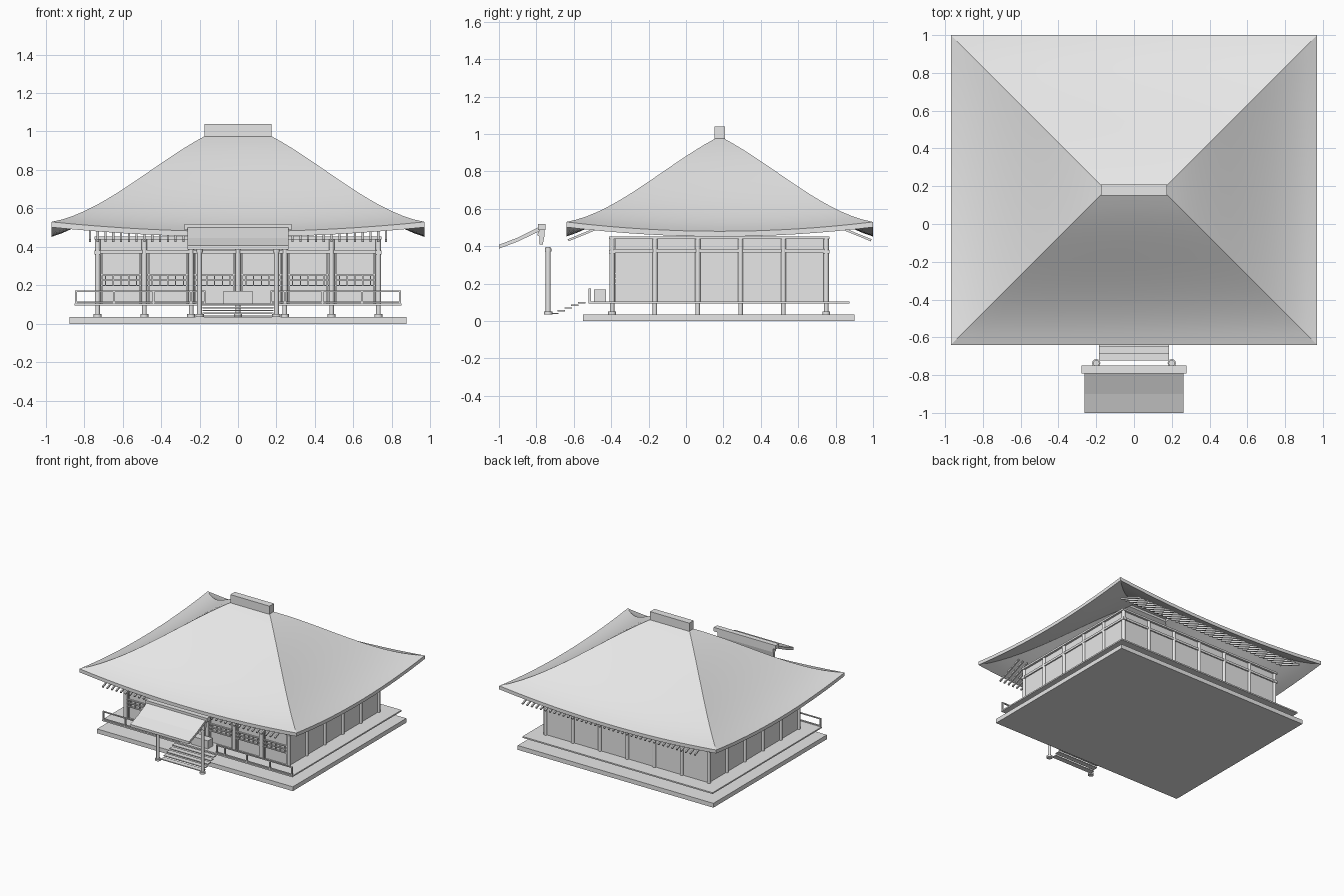
import bpy, bmesh, math
from mathutils import Matrix, Vector

if "Cube" in bpy.data.objects:
    bpy.data.objects.remove(bpy.data.objects["Cube"])

gray = bpy.data.materials.new("pale_gray")
gray.diffuse_color = (0.8, 0.8, 0.8, 1)
gray.use_nodes = True
gray.node_tree.nodes["Principled BSDF"].inputs["Base Color"].default_value = gray.diffuse_color


def finish(name, bm):
    bmesh.ops.recalc_face_normals(bm, faces=bm.faces)
    me = bpy.data.meshes.new(name)
    bm.to_mesh(me)
    bm.free()
    me.materials.append(gray)
    ob = bpy.data.objects.new(name, me)
    bpy.context.collection.objects.link(ob)
    return ob


def add_box(bm, x0, x1, y0, y1, z0, z1):
    m = Matrix.Translation(((x0 + x1) / 2, (y0 + y1) / 2, (z0 + z1) / 2))
    m = m @ Matrix.Diagonal((x1 - x0, y1 - y0, z1 - z0, 1))
    bmesh.ops.create_cube(bm, size=1, matrix=m)


def add_post(bm, x, y, z0, z1, r):
    bmesh.ops.create_cone(bm, cap_ends=True, segments=12, radius1=r, radius2=r, depth=z1 - z0,
                          matrix=Matrix.Translation((x, y, (z0 + z1) / 2)))


def boxes(name, items):
    bm = bmesh.new()
    for b in items:
        add_box(bm, *b)
    return finish(name, bm)


def posts(name, items):
    bm = bmesh.new()
    for p in items:
        add_post(bm, *p)
    ob = finish(name, bm)
    for p in ob.data.polygons:
        p.use_smooth = len(p.vertices) == 4
    ob.data.set_sharp_from_angle(angle=math.radians(40))
    return ob


def extrude_x(name, profile, half):
    # (y, z) profile swept across the width
    bm = bmesh.new()
    f = bm.faces.new([bm.verts.new((-half, y, z)) for y, z in profile])
    g = bmesh.ops.extrude_face_region(bm, geom=[f], use_keep_orig=True)
    bmesh.ops.translate(bm, vec=(2 * half, 0, 0),
                        verts=[v for v in g["geom"] if isinstance(v, bmesh.types.BMVert)])
    return finish(name, bm)


# Main hipped roof: four curved slopes with lifted corners
CY = 0.18


def roof_point(side, t, s):
    hx, hy = 0.175 + 0.795 * t, 0.025 + 0.795 * t
    z = 0.975 - 0.445 * (0.95 * t + 0.79 * t * t - 0.74 * t ** 3)
    z -= 0.05 * t * t * (1 - s * s)
    x, y = [(s * hx, -hy), (hx, s * hy), (-s * hx, hy), (-hx, -s * hy)][side]
    return x, CY + y, z


bm = bmesh.new()
NT, NS = 14, 16
for side in range(4):
    grid = [[bm.verts.new(roof_point(side, i / NT, 2 * j / NS - 1)) for j in range(NS + 1)]
            for i in range(NT + 1)]
    for i in range(NT):
        for j in range(NS):
            f = bm.faces.new((grid[i][j], grid[i + 1][j], grid[i + 1][j + 1], grid[i][j + 1]))
            f.smooth = True
bmesh.ops.remove_doubles(bm, verts=bm.verts, dist=0.0005)
g = bmesh.ops.extrude_face_region(bm, geom=bm.faces[:], use_keep_orig=True)
bmesh.ops.translate(bm, vec=(0, 0, -0.028),
                    verts=[v for v in g["geom"] if isinstance(v, bmesh.types.BMVert)])
roof = finish("main_roof", bm)
roof.data.set_sharp_from_angle(angle=math.radians(25))
boxes("roof_ridge", [(-0.175, 0.175, 0.152, 0.208, 0.965, 1.04)])

# Rafters under the front and back eaves
bm = bmesh.new()
slope = math.atan2(0.09, 0.22)
for sgn in (-1, 1):
    for k in range(39):
        m = Matrix.Translation((-0.77 + k * 1.54 / 38, CY + sgn * 0.70, 0.477))
        m = m @ Matrix.Rotation(-sgn * slope, 4, "X") @ Matrix.Diagonal((0.011, 0.238, 0.012, 1))
        bmesh.ops.create_cube(bm, size=1, matrix=m)
finish("rafters", bm)

# Base and veranda
boxes("stone_base", [(-0.875, 0.875, -0.55, 0.9, 0, 0.035)])
boxes("veranda_floor", [(-0.85, 0.85, -0.52, 0.875, 0.094, 0.105)])

# Hall walls and pillars
WX, Y0, Y1 = 0.73, -0.395, 0.75
xs = [-WX + i * WX / 3 for i in range(7)]
ys = [Y0 + i * (Y1 - Y0) / 5 for i in range(6)]
boxes("hall_walls", [(-WX, WX, Y0 + 0.015, Y1, 0.1, 0.45)])
ring = [(x, y) for x in xs for y in (Y0, Y1)] + [(x, y) for x in (-WX, WX) for y in ys[1:-1]]
posts("pillars", [(x, y, 0.1, 0.45, 0.014) for x, y in ring])
posts("floor_posts", [(x, y, 0.035, 0.095, 0.012) for x, y in ring])
posts("post_stones", [(x, y, 0.035, 0.052, 0.021) for x, y in ring if y in (Y0, Y1)])


def frame(z0, z1, p):
    return [(-WX - p, WX + p, Y0 - p, Y0 + 0.02, z0, z1), (-WX - p, WX + p, Y1 - 0.02, Y1 + p, z0, z1),
            (-WX - p, -WX + 0.02, Y0, Y1, z0, z1), (WX - 0.02, WX + p, Y0, Y1, z0, z1)]


boxes("tie_beams", frame(0.366, 0.384, 0.01))
boxes("top_plate", frame(0.438, 0.453, 0.017))
boxes("beam_ends", [(x - 0.016, x + 0.016, y - 0.018, y + 0.018, 0.36, 0.38)
                    for x in (-WX, WX) for y in (Y0, Y1)])

# Front lattice windows, one set per bay
bars = []
for a, b in zip(xs, xs[1:]):
    for z in (0.2, 0.228, 0.255):
        bars.append((a, b, Y0 + 0.002, Y0 + 0.016, z - 0.003, z + 0.003))
    for k in range(1, 6):
        x = a + (b - a) * k / 6
        bars.append((x - 0.003, x + 0.003, Y0 + 0.004, Y0 + 0.016, 0.2, 0.255))
    for x in (a + 0.022, b - 0.022):
        bars.append((x - 0.004, x + 0.004, Y0 + 0.004, Y0 + 0.016, 0.105, 0.366))
boxes("lattice_windows", bars)

# Veranda railing on both sides of the steps
rail = []
for s in (-1, 1):
    for z in (0.112, 0.17):
        a, b = sorted((s * 0.17, s * 0.848))
        rail.append((a, b, -0.519, -0.509, z - 0.004, z + 0.004))
    for x in (0.173, 0.245, 0.44, 0.645, 0.843):
        rail.append((s * x - 0.005, s * x + 0.005, -0.52, -0.508, 0.1, 0.174))
boxes("railing", rail)
boxes("offering_box", [(-0.075, 0.075, -0.492, -0.428, 0.105, 0.17)])

# Front steps: thin open treads
boxes("steps", [(-0.185, 0.185, -0.722 + k * 0.036, -0.682 + k * 0.036,
                 0.037 + k * 0.0145, 0.044 + k * 0.0145) for k in range(5)])

# Porch posts with footings and caps
for s in (-1, 1):
    name = "left" if s < 0 else "right"
    posts("porch_post_" + name, [(s * 0.2, -0.737, 0.035, 0.395, 0.013),
                                 (s * 0.2, -0.737, 0.035, 0.05, 0.022),
                                 (s * 0.2, -0.737, 0.372, 0.388, 0.017)])

# Porch roof, its ridge and supporting beam
extrude_x("porch_roof", [(-1.0, 0.387), (-0.9, 0.425), (-0.78, 0.482), (-0.78, 0.506),
                         (-0.9, 0.446), (-1.0, 0.408)], 0.263)
boxes("porch_ridge", [(-0.277, 0.277, -0.792, -0.75, 0.488, 0.52)])
extrude_x("porch_beam", [(-0.795, 0.46), (-0.782, 0.45), (-0.782, 0.41), (-0.766, 0.41),
                         (-0.757, 0.455), (-0.757, 0.49), (-0.785, 0.49)], 0.25)
